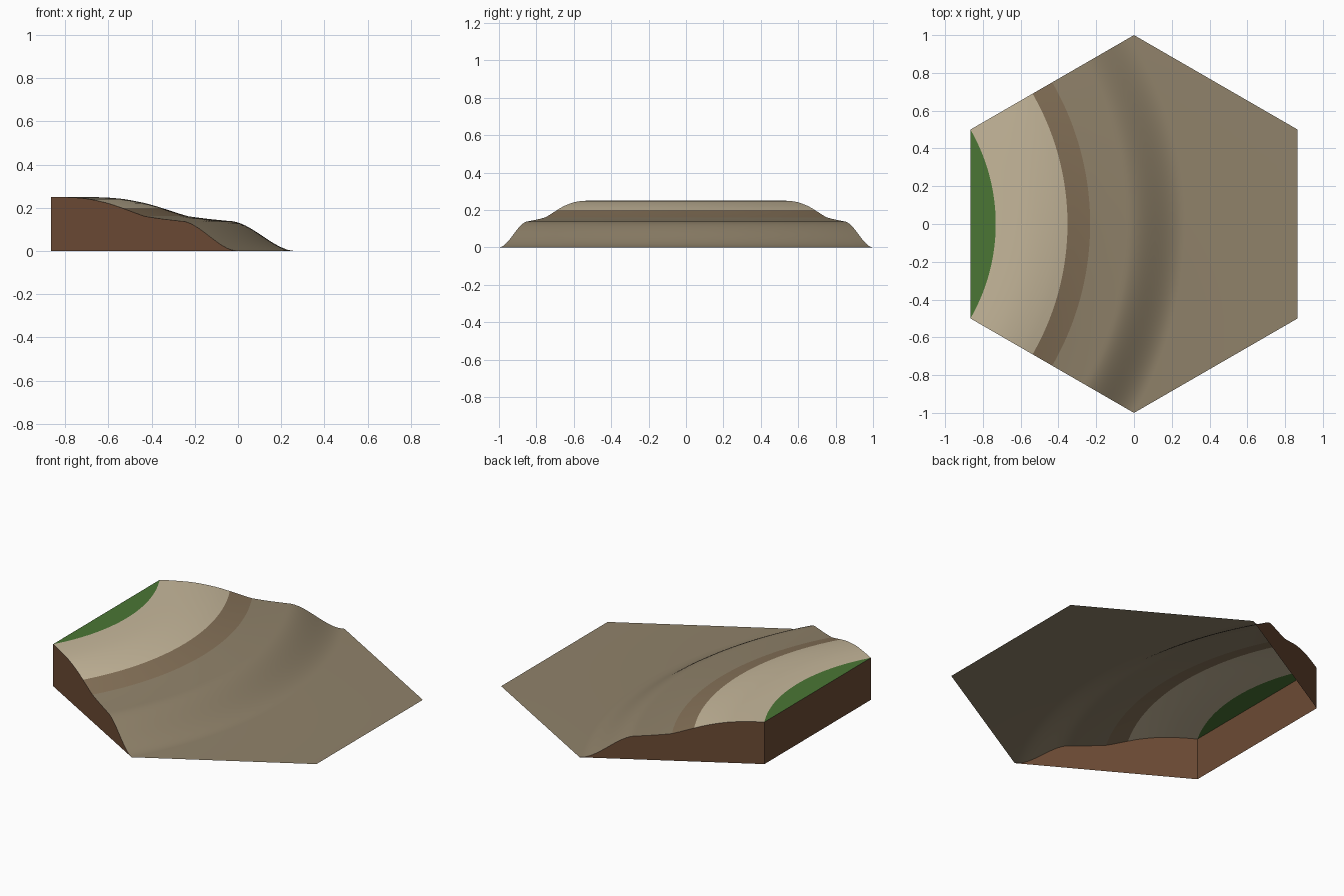
import bpy, bmesh, math

if "Cube" in bpy.data.objects:
    bpy.data.objects.remove(bpy.data.objects["Cube"])

SEG = 48
CX = -math.sqrt(3)           # centre of the concentric shore arcs (neighbouring hexagon)
EDGE = math.sqrt(3) / 2      # hexagon half width
ANGLES = [math.radians(-30 + 60 * i / SEG) for i in range(SEG + 1)]


def material(name, rgb):
    m = bpy.data.materials.new(name)
    m.diffuse_color = (*rgb, 1)
    m.use_nodes = True
    m.node_tree.nodes["Principled BSDF"].inputs["Base Color"].default_value = m.diffuse_color
    return m


def arc(r, z):
    return [(CX + r * math.cos(a), r * math.sin(a), z) for a in ANGLES]


def add_strip(bm, rows):
    verts = [[bm.verts.new(p) for p in row] for row in rows]
    for a, b in zip(verts, verts[1:]):
        for i in range(len(a) - 1):
            bm.faces.new((a[i], b[i], b[i + 1], a[i + 1]))


def finish(name, bm, mat, smooth=True):
    bmesh.ops.remove_doubles(bm, verts=bm.verts, dist=1e-5)
    me = bpy.data.meshes.new(name)
    bm.to_mesh(me)
    bm.free()
    me.materials.append(mat)
    if smooth:
        me.polygons.foreach_set("use_smooth", [True] * len(me.polygons))
    ob = bpy.data.objects.new(name, me)
    bpy.context.collection.objects.link(ob)


def surface(name, rows, rgb):
    bm = bmesh.new()
    add_strip(bm, rows)
    finish(name, bm, material(name, rgb))


# Height profile of the shore: (radius, height)
dry = [(1.0, .25), (1.05, .25), (1.1, .2485), (1.15, .246), (1.2, .241),
       (1.25, .2325), (1.3, .222), (1.34, .2115), (1.38, .199)]
wet = [(1.38, .199), (1.42, .186), (1.46, .173), (1.5, .161)]
shelf = [(1.5, .161), (1.55, .154), (1.6, .148), (1.65, .143), (1.69, .139)]
for i in range(1, 17):       # smooth drop to the sea floor
    t = i / 16
    shelf.append((1.69 + .31 * t, .139 * (1 - t * t * (3 - 2 * t))))

# Ground surfaces
chord = [(-EDGE, EDGE * math.tan(a), .25) for a in ANGLES]
surface("grass", [chord, arc(1, .25)], (.07, .18, .035))
surface("dry_sand", [arc(*p) for p in dry], (.57, .48, .33))
surface("wet_sand", [arc(*p) for p in wet], (.24, .17, .10))
far_edge = [(EDGE, -.5 + i / SEG, 0) for i in range(SEG + 1)]
surface("sea_floor", [arc(*p) for p in shelf] + [far_edge], (.28, .225, .145))

# Earth walls on the three raised sides, open underneath
bm = bmesh.new()
profile = dry + wet[1:] + shelf[1:]
for side in (-1, 1):
    top = [(CX + r * EDGE, side * r / 2, z) for r, z in profile]
    base = [(x, y, 0) for x, y, z in top]
    add_strip(bm, [top, base] if side > 0 else [base, top])
    bmesh.ops.dissolve_degenerate(bm, dist=1e-6, edges=bm.edges)
add_strip(bm, [[(-EDGE, -.5, 0), (-EDGE, .5, 0)], [(-EDGE, -.5, .25), (-EDGE, .5, .25)]])
bmesh.ops.remove_doubles(bm, verts=bm.verts, dist=1e-5)
for f in bm.faces:           # face the walls outwards
    f.normal_update()
    if f.normal.dot(f.calc_center_median()) < 0:
        f.normal_flip()
finish("earth_walls", bm, material("earth", (.15, .07, .035)), smooth=False)
